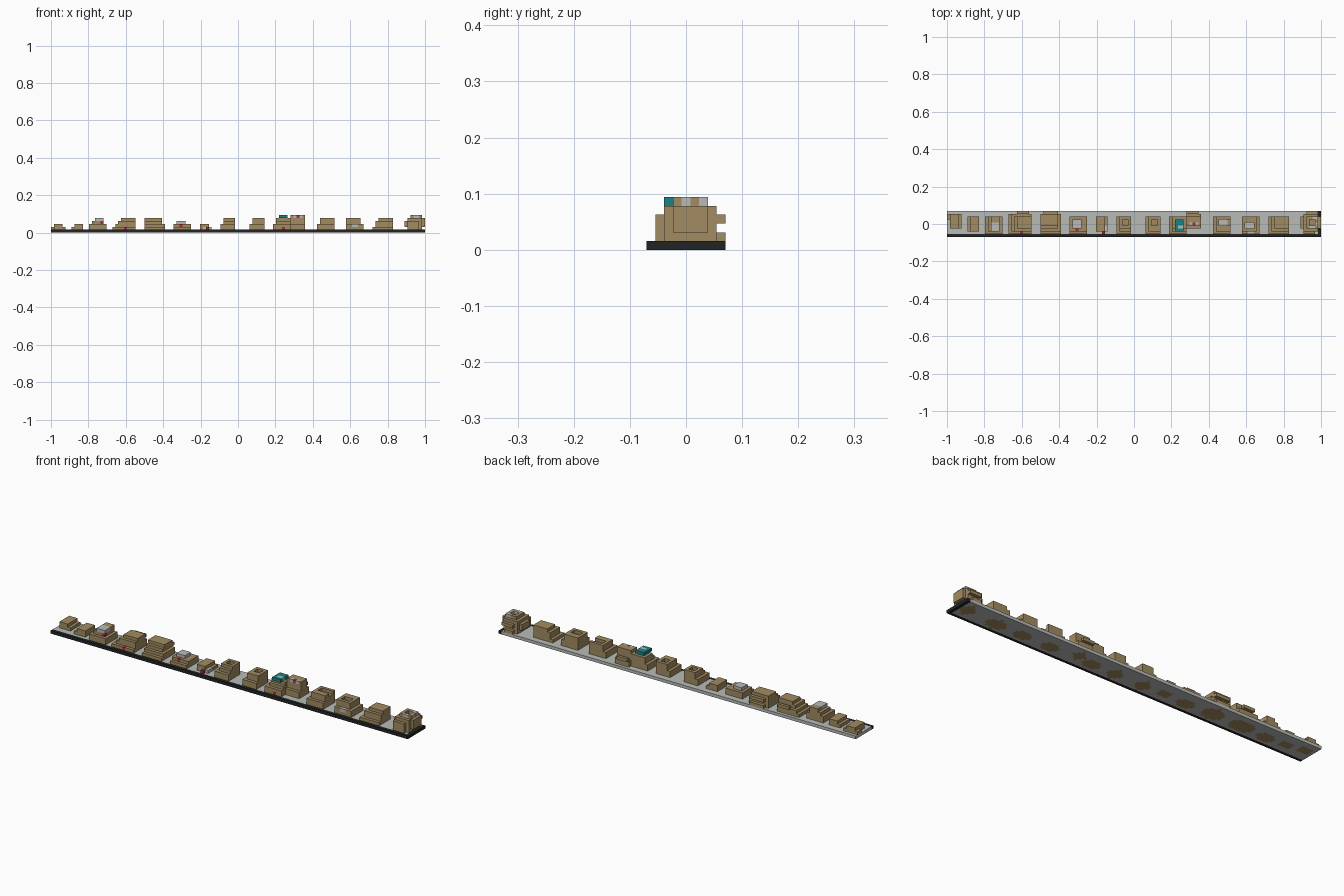
import bpy
import bmesh

default = bpy.data.objects.get("Cube")
if default:
    bpy.data.objects.remove(default)

UNIT = 1 / 64
LENGTH, DEPTH = 128, 9
COLOURS = {
    "tan stone": (0.36, 0.26, 0.12),
    "light grey": (0.48, 0.50, 0.48),
    "black": (0.016, 0.017, 0.018),
    "teal": (0.01, 0.23, 0.23),
    "red": (0.45, 0.02, 0.04),
}
NAMES = list(COLOURS)
TAN, GREY, BLACK, TEAL, RED = NAMES
materials = []
for name, rgb in COLOURS.items():
    mat = bpy.data.materials.new(name)
    mat.use_nodes = True
    mat.diffuse_color = (*rgb, 1)
    mat.node_tree.nodes["Principled BSDF"].inputs["Base Color"].default_value = (*rgb, 1)
    materials.append(mat)

cells = {}  # (column, row, level) -> (part, colour)


def box(part, colour, xs, ys, zs):
    """Fill an inclusive block of grid cells."""
    for i in range(xs[0], xs[1] + 1):
        for j in range(ys[0], ys[1] + 1):
            for k in range(zs[0], zs[1] + 1):
                cells[i, j, k] = (part, colour)


def carve(xs, ys, zs):
    """Empty an inclusive block of grid cells."""
    for i in range(xs[0], xs[1] + 1):
        for j in range(ys[0], ys[1] + 1):
            for k in range(zs[0], zs[1] + 1):
                cells.pop((i, j, k), None)


def mound(part, xs, ys, top, left=0.0, right=0.0, front=0.0, back=0.0):
    """Stepped mound whose sides draw in by the given cells per level."""
    for level in range(1, top + 1):
        rise = level - 1
        box(part, TAN,
            (xs[0] + round(left * rise), xs[1] - round(right * rise)),
            (ys[0] + round(front * rise), ys[1] - round(back * rise)),
            (level, level))
    # rounded root sunk through the slab
    cx, cy = (xs[0] + xs[1]) / 2, (ys[0] + ys[1]) / 2
    rx, ry = (xs[1] - xs[0]) / 2 + 0.3, (ys[1] - ys[0]) / 2
    for i in range(xs[0], xs[1] + 1):
        for j in range(max(ys[0], 1), ys[1] + 1):
            if ((i - cx) / rx) ** 2 + ((j - cy) / ry) ** 2 <= 1:
                cells[i, j, 0] = (part, TAN)


# slab with a dark front edge and end
box("slab", GREY, (0, LENGTH - 1), (0, DEPTH - 1), (0, 0))
box("front_edge", BLACK, (0, LENGTH - 1), (0, 0), (0, 0))
box("end_edge", BLACK, (LENGTH - 1, LENGTH - 1), (0, DEPTH - 1), (0, 0))

# low stones at the first end
mound("corner_stone", (1, 4), (3, 7), 2, right=1)
box("corner_stone", TAN, (0, 1), (6, 7), (1, 1))
mound("small_stone", (7, 10), (2, 6), 2, left=1)

# capped stone with a red side
mound("capped_stone", (13, 18), (1, 6), 3, left=0.5, right=0.5, front=0.5)
box("capped_stone", GREY, (15, 17), (2, 4), (4, 4))
box("capped_stone", RED, (17, 17), (2, 2), (3, 3))
box("capped_stone", TAN, (15, 17), (5, 6), (4, 4))

# broad ridges
mound("split_ridge", (21, 28), (1, 7), 4, left=1, front=0.7, back=0.3)
box("split_ridge", TAN, (24, 27), (8, 8), (3, 3))
box("split_ridge", RED, (25, 25), (1, 1), (1, 1))
mound("broad_ridge", (32, 38), (1, 7), 4, right=0.4, front=0.9)
box("broad_ridge", TAN, (33, 37), (8, 8), (1, 1))
box("broad_ridge", TAN, (33, 37), (8, 8), (3, 3))

# pale topped low stones
mound("pale_stone", (42, 47), (1, 6), 2, left=0.5, right=0.5, front=1)
box("pale_stone", GREY, (43, 45), (3, 5), (3, 3))
box("pale_stone", RED, (44, 44), (2, 2), (2, 2))
mound("flat_stone", (51, 54), (2, 6), 2, right=1)
box("flat_stone", GREY, (52, 54), (2, 3), (1, 1))
box("flat_stone", RED, (53, 53), (1, 1), (1, 1))

# hollow topped stones
mound("stepped_stone", (58, 62), (1, 6), 4, left=0.4, front=0.5)
carve((60, 61), (4, 5), (4, 4))
mound("hollow_stone", (68, 72), (1, 6), 4, left=0.3, front=0.4)
carve((70, 71), (4, 5), (4, 4))

# teal capped stone leaning against a tall one
mound("teal_stone", (76, 81), (1, 6), 4, left=0.4, front=0.5)
box("teal_stone", TEAL, (78, 80), (2, 5), (5, 5))
box("teal_stone", GREY, (79, 80), (3, 3), (5, 5))
box("teal_stone", RED, (79, 79), (1, 1), (1, 1))
mound("tall_stone", (82, 86), (3, 7), 5, front=0.3, back=0.3)
box("tall_stone", TAN, (82, 85), (8, 8), (3, 3))
box("tall_stone", GREY, (83, 85), (4, 4), (5, 5))
box("tall_stone", RED, (84, 84), (4, 4), (5, 5))

# open stones with pale hollows
mound("open_stone", (91, 96), (1, 6), 4, left=0.3, front=0.4)
carve((93, 96), (4, 5), (4, 4))
box("open_stone", GREY, (93, 95), (4, 5), (3, 3))
mound("framed_stone", (101, 106), (1, 6), 4, right=0.4, front=0.4)
carve((102, 104), (3, 4), (4, 4))
box("framed_stone", GREY, (102, 104), (3, 4), (3, 3))
box("framed_stone", GREY, (103, 104), (1, 1), (2, 2))
mound("stepped_loaf", (110, 116), (1, 6), 4, left=0.7, front=0.7)

# tall knobbly rock at the far end
mound("end_rock", (122, 126), (2, 7), 4)
box("end_rock", TAN, (121, 126), (3, 6), (2, 3))
box("end_rock", TAN, (122, 125), (1, 1), (1, 3))
box("end_rock", TAN, (127, 127), (3, 6), (2, 4))
box("end_rock", TAN, (123, 126), (8, 8), (3, 3))
box("end_rock", TAN, (123, 125), (8, 8), (1, 1))
box("end_rock", TAN, (123, 126), (3, 6), (5, 5))
carve((124, 125), (4, 5), (5, 5))
box("end_rock", GREY, (124, 125), (3, 3), (5, 5))
box("end_rock", GREY, (126, 126), (4, 4), (5, 5))
box("end_rock", GREY, (125, 126), (6, 6), (5, 5))

# outward directions, each with two axes spanning its face
SIDES = []
for axis in range(3):
    for sign in (-1, 1):
        step = [0, 0, 0]
        step[axis] = sign
        SIDES.append((axis, sign, tuple(step)))


def face_corners(cell, axis, sign):
    u, v = (axis + 1) % 3, (axis + 2) % 3
    corners = []
    for a, b in ((0, 0), (1, 0), (1, 1), (0, 1)):
        p = list(cell)
        p[axis] += sign > 0
        p[u] += a
        p[v] += b
        corners.append(tuple(p))
    return corners if sign > 0 else corners[::-1]


# one flat shaded object per part, keeping only exposed faces
for part in sorted({owner for owner, colour in cells.values()}):
    bm = bmesh.new()
    verts = {}
    for cell, (owner, colour) in cells.items():
        if owner != part:
            continue
        for axis, sign, step in SIDES:
            if tuple(c + s for c, s in zip(cell, step)) in cells:
                continue
            ring = []
            for p in face_corners(cell, axis, sign):
                if p not in verts:
                    verts[p] = bm.verts.new(((p[0] - LENGTH / 2) * UNIT,
                                             (p[1] - DEPTH / 2) * UNIT,
                                             p[2] * UNIT))
                ring.append(verts[p])
            bm.faces.new(ring).material_index = NAMES.index(colour)
    mesh = bpy.data.meshes.new(part)
    bm.to_mesh(mesh)
    bm.free()
    for mat in materials:
        mesh.materials.append(mat)
    bpy.context.collection.objects.link(bpy.data.objects.new(part, mesh))
